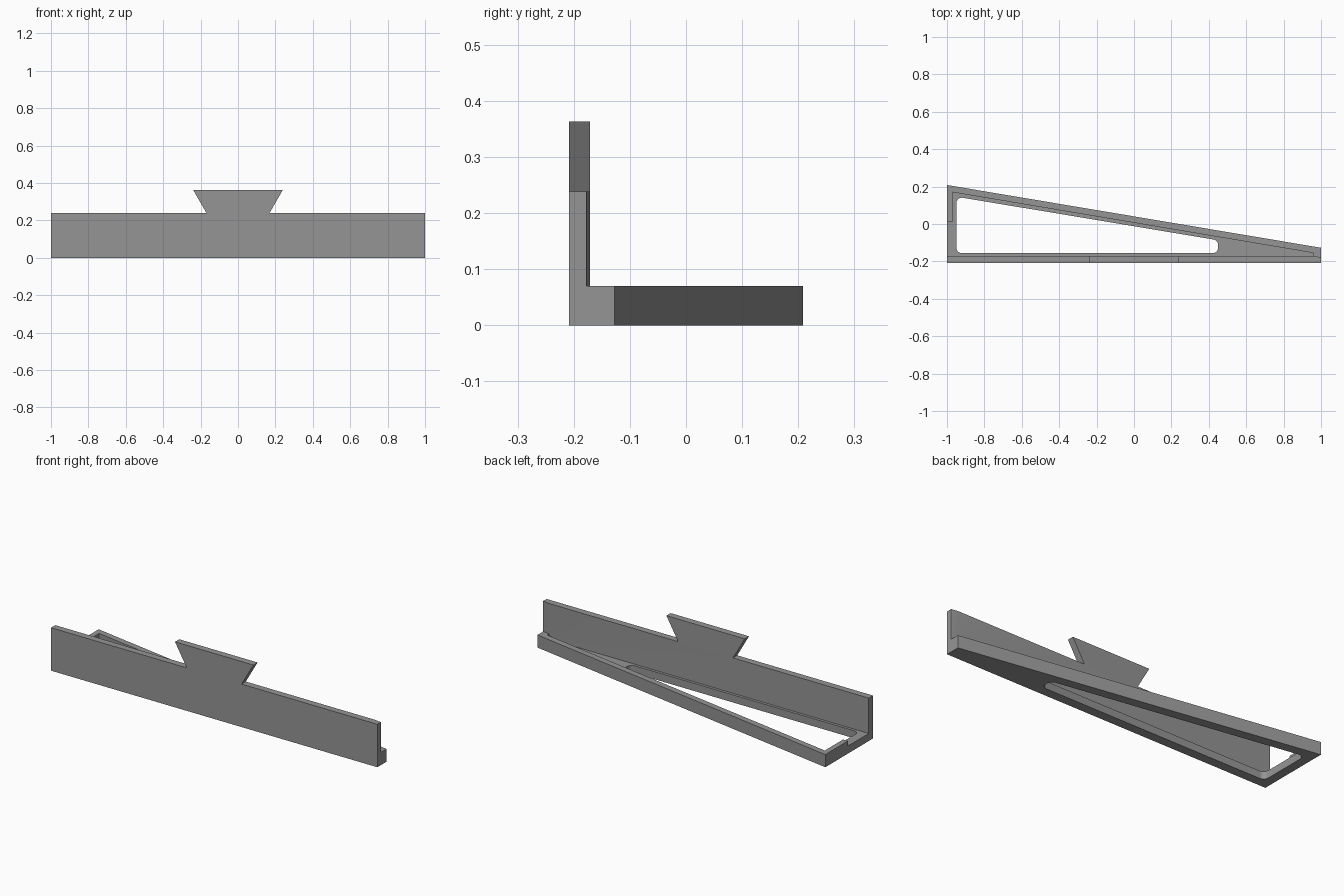
import bpy, bmesh, math
from mathutils import Vector

if "Cube" in bpy.data.objects:
    bpy.data.objects.remove(bpy.data.objects["Cube"])

grey = bpy.data.materials.new("mid grey")
grey.diffuse_color = (0.3, 0.3, 0.3, 1)
grey.use_nodes = True
grey.node_tree.nodes["Principled BSDF"].inputs["Base Color"].default_value = grey.diffuse_color


def prism(name, points, low, high, axis="z"):
    """Extrude a flat outline along z, or a front profile along y."""
    bm = bmesh.new()
    place = (lambda p: (p[0], p[1], low)) if axis == "z" else (lambda p: (p[0], low, p[1]))
    face = bm.faces.new([bm.verts.new(place(p)) for p in points])
    new = bmesh.ops.extrude_face_region(bm, geom=[face])["geom"]
    shift = (0, 0, high - low) if axis == "z" else (0, high - low, 0)
    bmesh.ops.translate(bm, vec=shift, verts=[v for v in new if isinstance(v, bmesh.types.BMVert)])
    bmesh.ops.recalc_face_normals(bm, faces=bm.faces)
    mesh = bpy.data.meshes.new(name)
    bm.to_mesh(mesh)
    bm.free()
    mesh.materials.append(grey)
    obj = bpy.data.objects.new(name, mesh)
    bpy.context.collection.objects.link(obj)
    return obj


def rounded(points, radius, steps=8):
    """Round every corner of a counter-clockwise convex outline."""
    out = []
    for i, p in enumerate(points):
        p, a, b = Vector(p), Vector(points[i - 1]), Vector(points[(i + 1) % len(points)])
        u, v = (a - p).normalized(), (b - p).normalized()
        half = u.angle(v) / 2
        centre = p + (u + v).normalized() * radius / math.sin(half)
        start = p + u * radius / math.tan(half) - centre
        turn = math.pi - 2 * half
        for k in range(steps + 1):
            t = turn * k / steps
            c, s = math.cos(t), math.sin(t)
            out.append(centre + Vector((start.x * c - start.y * s, start.x * s + start.y * c)))
    return out


def combine(target, tool, operation):
    mod = target.modifiers.new(operation.lower(), "BOOLEAN")
    mod.operation, mod.solver, mod.object = operation, "EXACT", tool
    bpy.context.view_layer.objects.active = target
    bpy.ops.object.modifier_apply(modifier=mod.name)
    bpy.data.objects.remove(tool, do_unlink=True)


FRONT, BACK = -0.2085, -0.1714

# Tapered base frame
frame = prism("wedge_frame", [(-1, FRONT), (1, FRONT), (1, -0.127), (-1, 0.2085)], 0, 0.07)

# Shallow recess, open at the wide end
recess = prism("recess_cutter", [(-1.1, BACK), (0.96, BACK), (0.96, -0.155),
                                 (-0.97, 0.17), (-0.97, 0.01), (-1.1, 0.01)], 0.042, 0.2)
combine(frame, recess, "DIFFERENCE")

# Long rounded opening
opening = prism("opening_cutter", rounded([(-0.95, -0.156), (0.45, -0.156),
                                           (0.45, -0.087), (-0.95, 0.146)], 0.03), -0.1, 0.2)
combine(frame, opening, "DIFFERENCE")

# Upright wall with dovetail tongue, its thin end trimmed at a slant
wall = prism("upright_wall", [(-1, 0), (1, 0), (1, 0.238), (0.168, 0.238), (0.24, 0.363),
                              (-0.24, 0.363), (-0.168, 0.238), (-1, 0.238)], FRONT, BACK, "y")
trim = prism("trim_cutter", [(0.96, BACK), (1.04, BACK - 0.0124), (1.04, -0.1), (0.96, -0.1)], -0.1, 0.5)
combine(wall, trim, "DIFFERENCE")
combine(frame, wall, "UNION")

bpy.context.view_layer.objects.active = frame
frame.select_set(True)
bpy.ops.object.shade_smooth_by_angle(angle=math.radians(30))
